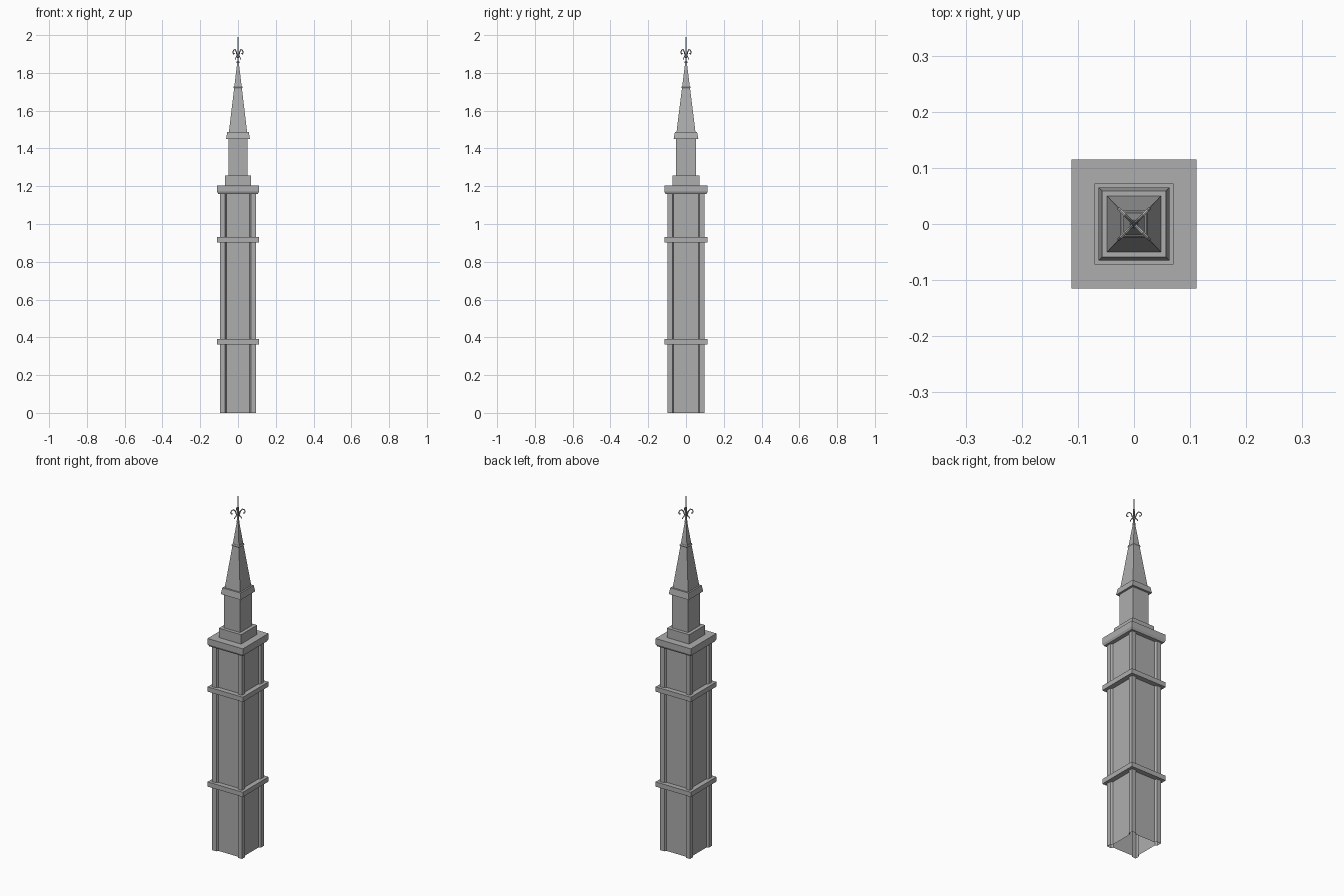
import bpy, bmesh, math
from mathutils import Vector, Matrix

cube = bpy.data.objects.get("Cube")
if cube:
    bpy.data.objects.remove(cube)

stone = bpy.data.materials.new("grey_stone")
stone.use_nodes = True
grey = (0.42, 0.42, 0.42, 1)
stone.diffuse_color = grey
stone.node_tree.nodes["Principled BSDF"].inputs["Base Color"].default_value = grey


def finish(bm, name):
    mesh = bpy.data.meshes.new(name)
    bm.to_mesh(mesh)
    bm.free()
    mesh.materials.append(stone)
    obj = bpy.data.objects.new(name, mesh)
    bpy.context.collection.objects.link(obj)
    return obj


def loft(name, rings, bottom=True, top=True):
    """Skin a stack of horizontal rings of points."""
    bm = bmesh.new()
    loops = [[bm.verts.new(p) for p in ring] for ring in rings]
    for a, b in zip(loops, loops[1:]):
        for i in range(len(a)):
            j = (i + 1) % len(a)
            bm.faces.new((a[i], a[j], b[j], b[i]))
    if bottom:
        bm.faces.new(loops[0][::-1])
    if top:
        bm.faces.new(loops[-1])
    return finish(bm, name)


def square(hx, hy, z):
    return [(-hx, -hy, z), (hx, -hy, z), (hx, hy, z), (-hx, hy, z)]


def block(name, *levels):
    return loft(name, [square(*level) for level in levels])


# Hollow shaft with corner pilasters and recessed panels, open underneath
HX, HY = 0.094, 0.098
PIER, SPLAY, DEPTH = 0.026, 0.006, 0.011


def shaft_ring(z):
    inner = PIER + SPLAY
    corner = [(HX - DEPTH, HY - inner), (HX, HY - PIER), (HX, HY),
              (HX - PIER, HY), (HX - inner, HY - DEPTH)]
    ring = []
    for sx, sy in ((1, 1), (-1, 1), (-1, -1), (1, -1)):
        pts = corner if sx * sy > 0 else corner[::-1]
        ring += [(sx * x, sy * y, z) for x, y in pts]
    return ring


loft("shaft", [shaft_ring(0), shaft_ring(1.165)], bottom=False)

# String courses and main cornice
BX, BY = 0.111, 0.115
for name, low in (("lower_band", 0.363), ("upper_band", 0.903)):
    block(name, (BX, BY, low), (BX, BY, low + 0.027))
block("main_cornice", (BX - 0.006, BY - 0.006, 1.16), (BX, BY, 1.172), (BX, BY, 1.205))

# Belfry, its plinth and cap
block("belfry_plinth", (0.07, 0.072, 1.2), (0.07, 0.072, 1.258))
block("belfry", (0.051, 0.053, 1.25), (0.051, 0.053, 1.455))
block("belfry_cap", (0.063, 0.065, 1.451), (0.057, 0.059, 1.486))

# Spire with collar
block("spire", (0.049, 0.051, 1.48), (0.003, 0.003, 1.865))
block("spire_collar", (0.021, 0.021, 1.718), (0.024, 0.024, 1.724), (0.021, 0.021, 1.731))

# Finial needle and knobs
block("finial_needle", (0.003, 0.003, 1.85), (0.003, 0.003, 1.93), (0.001, 0.001, 2.0))
for name, z, r in (("finial_lower_knob", 1.857, 0.008), ("finial_upper_knob", 1.885, 0.007)):
    bm = bmesh.new()
    bmesh.ops.create_uvsphere(bm, u_segments=8, v_segments=6, radius=r,
                              matrix=Matrix.Translation((0, 0, z)))
    finish(bm, name)


# Curled finial arms on the diagonals
def arm(name, angle, path, radius):
    rings = []
    pts = [Vector((r, 0, z)) for r, z in path]
    turn = Matrix.Rotation(angle, 3, 'Z')
    for i, p in enumerate(pts):
        t = (pts[min(i + 1, len(pts) - 1)] - pts[max(i - 1, 0)]).normalized()
        n = Vector((-t.z, 0, t.x))
        rings.append([turn @ (p + radius * (n * math.cos(a) + Vector((0, 1, 0)) * math.sin(a)))
                      for a in (k * math.tau / 6 for k in range(6))])
    bm_obj = loft(name, rings)
    bm = bmesh.new()
    bm.from_mesh(bm_obj.data)
    bmesh.ops.recalc_face_normals(bm, faces=bm.faces)
    bm.to_mesh(bm_obj.data)
    bm.free()


upper = [(0.002, 1.885), (0.009, 1.9), (0.014, 1.916), (0.023, 1.924), (0.033, 1.92),
         (0.038, 1.909), (0.034, 1.9), (0.027, 1.902)]
lower = [(0.002, 1.892), (0.01, 1.888), (0.016, 1.88), (0.019, 1.872)]
for i in range(4):
    angle = math.radians(45 + 90 * i)
    arm(f"finial_scroll_{i + 1}", angle, upper, 0.003)
    arm(f"finial_leaf_{i + 1}", angle, lower, 0.0025)
